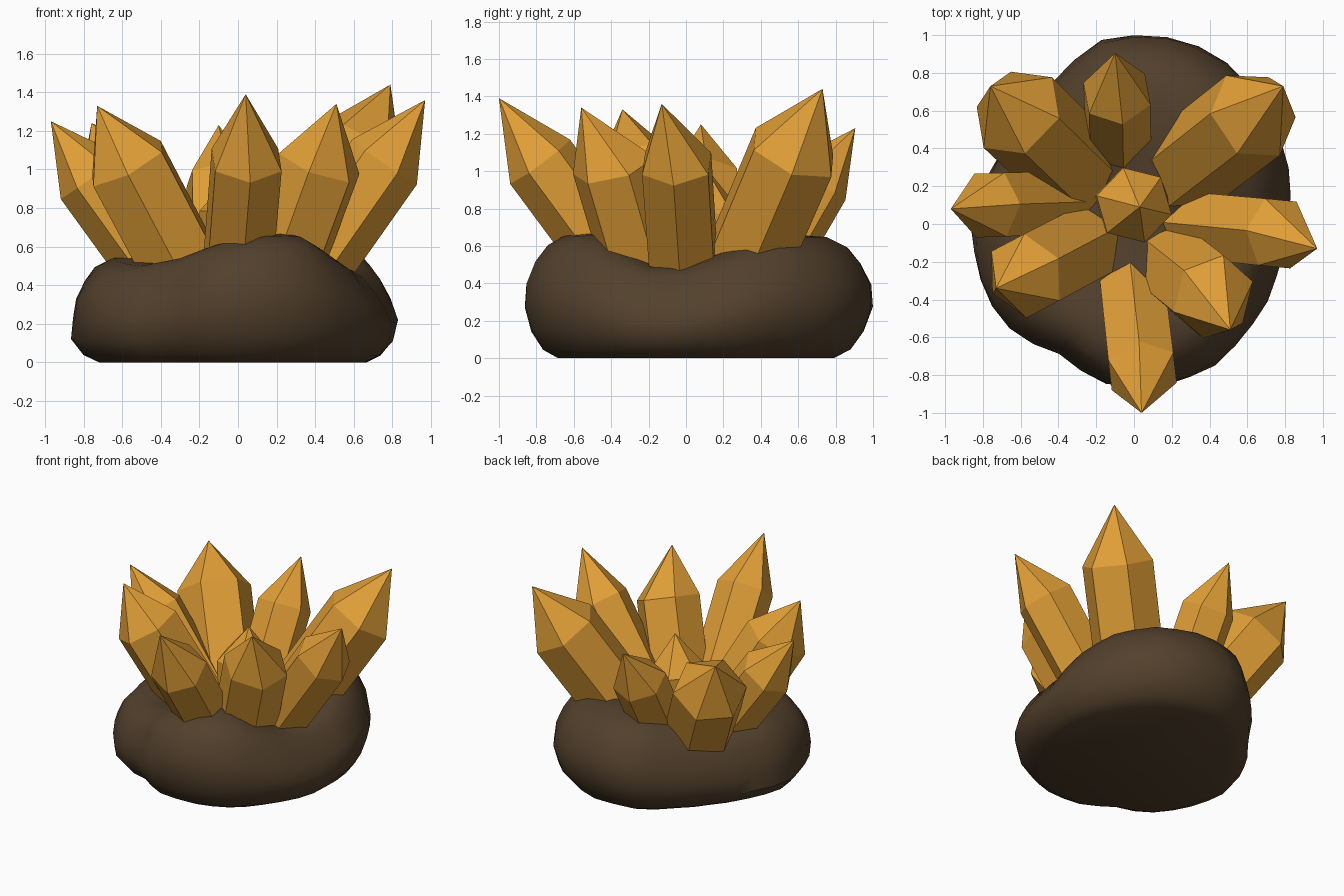
import bpy, bmesh, math
from mathutils import Vector, noise

if "Cube" in bpy.data.objects:
    bpy.data.objects.remove(bpy.data.objects["Cube"])


def material(name, rgb):
    m = bpy.data.materials.new(name)
    m.diffuse_color = (*rgb, 1)
    m.use_nodes = True
    m.node_tree.nodes["Principled BSDF"].inputs["Base Color"].default_value = m.diffuse_color
    return m


AMBER = material("amber", (0.75, 0.345, 0.038))
BROWN = material("dark_brown", (0.085, 0.051, 0.025))


def finish(bm, name, mat):
    bmesh.ops.recalc_face_normals(bm, faces=bm.faces)
    me = bpy.data.meshes.new(name)
    bm.to_mesh(me)
    bm.free()
    me.materials.append(mat)
    ob = bpy.data.objects.new(name, me)
    bpy.context.collection.objects.link(ob)
    return ob


def loft(bm, rings):
    for a, b in zip(rings, rings[1:]):
        n = len(a)
        for i in range(n):
            j = (i + 1) % n
            bm.faces.new((a[i], a[j], b[j], b[i]))


def cap(bm, ring, co):
    v = bm.verts.new(co)
    for i in range(len(ring)):
        bm.faces.new((ring[i - 1], ring[i], v))


# Rock: outline radius, rim height and upper slant every 20 degrees
RADIUS = [.835, .88, .925, .98, 1.01, .99, .87, .81, .81, .86, .865, .865, .80, .86, .87, .865, .835, .83]
RIM = [.49, .56, .63, .66, .66, .65, .60, .54, .54, .55, .53, .51, .55, .62, .67, .665, .57, .49]
SLANT = [1, .6, .2, 0, 0, .2, .5, .6, .4, .1, 0, .2, .2, 0, 0, .2, .6, 1]
# Fraction of rim height, fraction of radius, share of slant
PROFILE = [(0, .79, 0), (.07, .88, 0), (.22, .955, 0), (.42, 1.0, .3), (.60, .99, .8),
           (.77, .94, 1), (.90, .87, .9), (.98, .76, .5), (1.0, .60, 0), (.97, .35, 0)]


def sample(table, f):
    i, t = int(f) % len(table), f % 1
    return table[i] * (1 - t) + table[(i + 1) % len(table)] * t


def build_rock():
    bm = bmesh.new()
    rings, count = [], 36
    for k, (h, s, slant) in enumerate(PROFILE):
        ring = []
        for i in range(count):
            a = 2 * math.pi * i / count
            f = i * 18 / count
            r = sample(RADIUS, f) * (s - .09 * slant * sample(SLANT, f))
            # low shelf bulging on the left
            if k < 3:
                r += .04 * max(0, -math.cos(a)) ** 3
            p = Vector((r * math.cos(a), r * math.sin(a), h * sample(RIM, f)))
            if 0 < k:
                bump = noise.noise(p * 4) * 0.015
                # shallow ledge on the front left
                d = (p - Vector((-.28, -.80, .40))).length
                bump -= 0.04 * max(0, 1 - d / .15)
                p += Vector((math.cos(a), math.sin(a), 0)) * bump
            ring.append(bm.verts.new(p))
        rings.append(ring)
    loft(bm, rings)
    cap(bm, rings[-1], (0, 0, .56))
    bm.faces.new(rings[0])
    ob = finish(bm, "rock_base", BROWN)
    bpy.context.view_layer.objects.active = ob
    ob.select_set(True)
    bpy.ops.object.shade_smooth_by_angle(angle=math.radians(40))
    ob.select_set(False)


# Crystal: six-sided prism from root to shoulder, then an off-centre point
def crystal(name, tip, shoulder, root, radius, roll=0):
    root, shoulder = Vector((*root, .15)), Vector(shoulder)
    axis = (shoulder - root).normalized()
    side = axis.cross(Vector((0, 0, 1))).normalized()
    up = side.cross(axis)
    bm = bmesh.new()
    rings = []
    for c, s in ((root, .97), (shoulder, 1)):
        ring = []
        for i in range(6):
            a = math.radians(60 * i + roll)
            ring.append(bm.verts.new(c + radius * s * (up * math.cos(a) + side * math.sin(a))))
        rings.append(ring)
    loft(bm, rings)
    cap(bm, rings[-1], tip)
    bm.faces.new(rings[0])
    finish(bm, name, AMBER)


build_rock()
crystal("crystal_front", (.04, -1.0, 1.39), (.045, -.78, 1.05), (-.03, -.12), .20)
crystal("crystal_front_right", (.51, -.56, 1.34), (.42, -.385, 1.03), (.10, -.13), .23, -3)
crystal("crystal_right", (.97, -.13, 1.36), (.76, -.05, 1.04), (.14, .01), .205)
crystal("crystal_back_right", (.79, .73, 1.44), (.63, .575, 1.10), (.11, .17), .255, 25)
crystal("crystal_back", (-.10, .905, 1.23), (-.09, .69, .94), (-.08, .24), .19, 8)
crystal("crystal_back_left", (-.76, .73, 1.24), (-.615, .59, .97), (-.15, .14), .26, 30)
crystal("crystal_left", (-.97, .08, 1.25), (-.76, .10, .96), (-.18, .12), .195)
crystal("crystal_front_left", (-.73, -.34, 1.33), (-.575, -.275, 1.03), (-.11, -.03), .23)
crystal("crystal_centre", (.03, .09, 1.04), (0, .10, .78), (-.02, .10), .205, -14)
